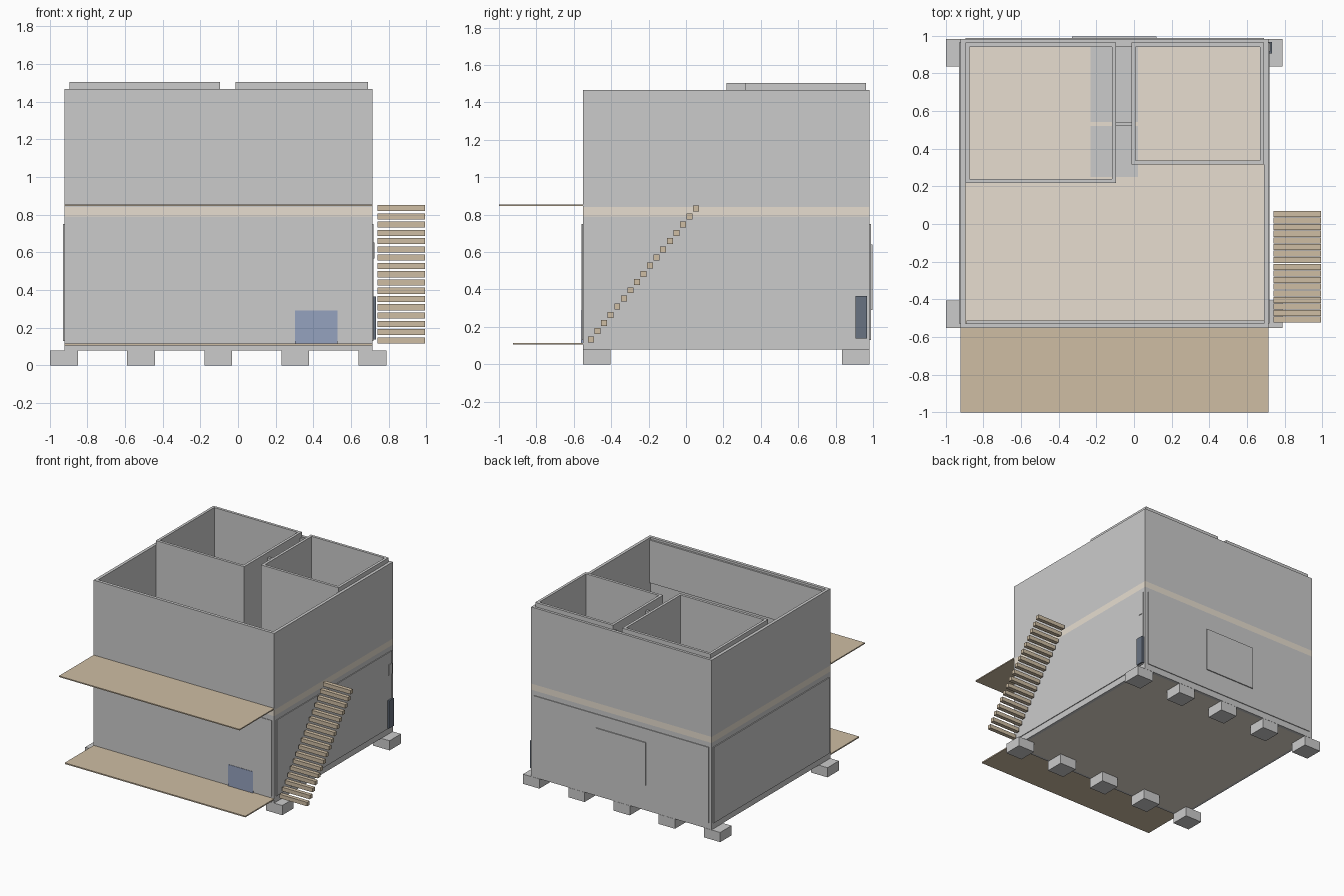
import bpy, bmesh
from mathutils import Matrix, Vector

if "Cube" in bpy.data.objects:
    bpy.data.objects.remove(bpy.data.objects["Cube"])


def material(name, rgb):
    m = bpy.data.materials.new(name)
    m.diffuse_color = (*rgb, 1)
    m.use_nodes = True
    m.node_tree.nodes["Principled BSDF"].inputs["Base Color"].default_value = m.diffuse_color
    return m


WOOD = material("wood", (0.62, 0.51, 0.37))
FLOOR = material("floor", (0.80, 0.73, 0.63))
GLASS = material("blue", (0.30, 0.36, 0.52))
DARK = material("dark_blue", (0.14, 0.17, 0.22))
TILE = material("tile", (0.60, 0.60, 0.60))


def finish(name, bm, mat):
    me = bpy.data.meshes.new(name)
    bm.to_mesh(me)
    bm.free()
    ob = bpy.data.objects.new(name, me)
    bpy.context.collection.objects.link(ob)
    if mat:
        me.materials.append(mat)
    return ob


def box(name, x0, x1, y0, y1, z0, z1, mat=None):
    bm = bmesh.new()
    centre = Vector((x0 + x1, y0 + y1, z0 + z1)) / 2
    size = (x1 - x0, y1 - y0, z1 - z0, 1)
    bmesh.ops.create_cube(bm, size=1, matrix=Matrix.Translation(centre) @ Matrix.Diagonal(size))
    return finish(name, bm, mat)


def walls(name, x0, x1, y0, y1, z0, z1, t):
    """Open-topped rectangular ring of walls with thickness t."""
    bm = bmesh.new()
    rings = []
    for d, z in ((0, z0), (0, z1), (t, z1), (t, z0)):
        rings.append([bm.verts.new((x, y, z)) for x, y in
                      ((x0 + d, y0 + d), (x1 - d, y0 + d), (x1 - d, y1 - d), (x0 + d, y1 - d))])
    for k in range(4):
        a, b = rings[k], rings[(k + 1) % 4]
        for i in range(4):
            j = (i + 1) % 4
            bm.faces.new((a[i], a[j], b[j], b[i]))
    bmesh.ops.recalc_face_normals(bm, faces=bm.faces)
    return finish(name, bm, None)


X0, X1, Y0, Y1 = -0.92, 0.714, -0.552, 0.982

# concrete footings, two rows of five
for i in range(5):
    x = -0.997 + i * 0.409
    for row, y in (("front", Y0), ("back", 0.835)):
        box(f"{row}_footing_{i + 1}", x, x + 0.148, y, y + 0.147, 0, 0.079)

# outer shell in two storeys, with floors
walls("lower_walls", X0, X1, Y0, Y1, 0.08, 0.79, 0.025)
walls("upper_walls", X0, X1, Y0, Y1, 0.84, 1.467, 0.025)
box("ground_floor", X0 + 0.02, X1 - 0.02, Y0 + 0.02, Y1 - 0.02, 0.08, 0.11, FLOOR)
box("upper_floor", X0, X1, Y0, Y1, 0.79, 0.84, FLOOR)

# upstairs rooms, corridor partitions and tiled floor patches
walls("left_room", -0.895, -0.096, 0.217, 0.962, 0.84, 1.503, 0.022)
walls("right_room", -0.013, 0.69, 0.315, 0.962, 0.84, 1.503, 0.022)
box("corridor_partition", -0.096, -0.013, 0.52, 0.54, 0.84, 1.46)
box("corridor_back_wall", -0.096, -0.013, 0.94, 0.96, 0.84, 1.46)
box("front_tile", -0.23, 0.02, 0.25, 0.52, 0.84, 0.845, TILE)
box("back_tile", -0.23, 0.02, 0.54, 0.94, 0.84, 0.845, TILE)
box("inner_front_panel", -0.89, 0.69, Y0 + 0.024, -0.512, 1.10, 1.45)

# slightly raised cladding panels on the lower storey
box("left_panel", X0 - 0.008, X0, Y0 + 0.025, Y1 - 0.02, 0.13, 0.75)
box("right_panel", X1, X1 + 0.006, Y0 + 0.025, Y1 - 0.02, 0.13, 0.75)
box("front_panel", X0 + 0.025, 0.53, Y0 - 0.007, Y0, 0.13, 0.75)
box("front_side_panel", 0.53, X1 - 0.02, Y0 - 0.004, Y0, 0.13, 0.75)
box("back_panel", X0 + 0.025, X1 - 0.025, Y1, Y1 + 0.006, 0.13, 0.75)
box("back_window", -0.33, 0.12, Y1, 0.996, 0.29, 0.64)

# openings
box("front_hatch", 0.303, 0.528, Y0 - 0.01, Y0, 0.11, 0.29, GLASS)
box("side_door", X1, 0.733, 0.905, 0.967, 0.137, 0.364, DARK)
box("side_vent", X1, 0.724, 0.915, 0.96, 0.566, 0.651)

# thin wooden decks across the front
box("lower_deck", X0, X1, -0.925, Y0, 0.105, 0.115, WOOD)
box("upper_deck", X0, X1, -1.0, Y0, 0.845, 0.854, WOOD)

# open stair treads on the right side
for i in range(17):
    y, z = -0.524 + i * 0.0351, 0.117 + i * 0.0438
    box(f"stair_tread_{i + 1}", 0.741, 0.992, y, y + 0.032, z, z + 0.032, WOOD)
